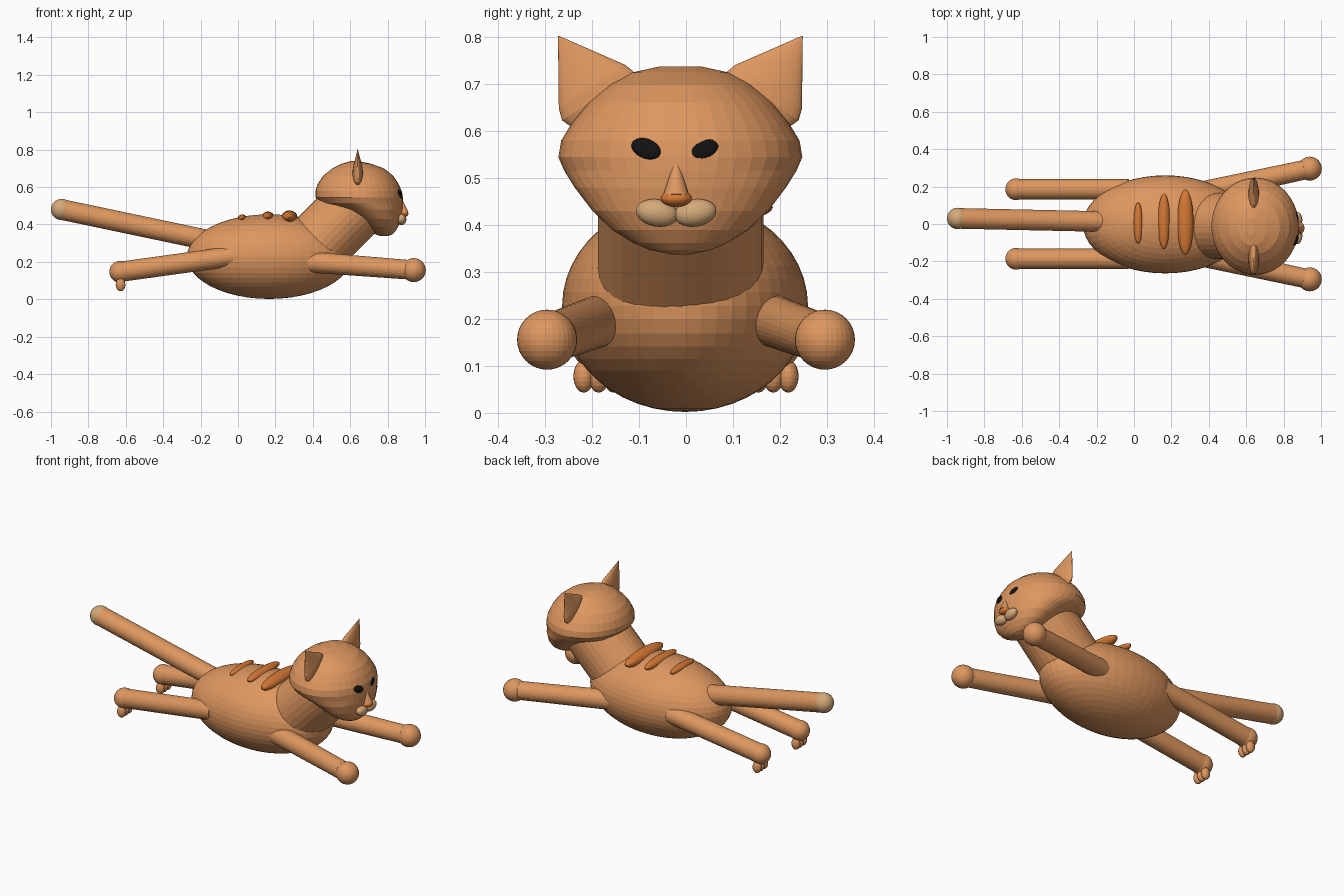
import bpy, bmesh, math
from mathutils import Matrix, Vector, Euler

if "Cube" in bpy.data.objects:
    bpy.data.objects.remove(bpy.data.objects["Cube"])


def material(name, rgb):
    m = bpy.data.materials.new(name)
    m.diffuse_color = (*rgb, 1)
    m.use_nodes = True
    m.node_tree.nodes["Principled BSDF"].inputs["Base Color"].default_value = m.diffuse_color
    return m


FUR = material("ginger fur", (0.73, 0.31, 0.115))
ORANGE = material("dark orange", (0.67, 0.19, 0.035))
CREAM = material("cream", (0.66, 0.40, 0.19))
BLACK = material("black", (0.006, 0.006, 0.006))


def finish(name, bm, mat):
    bmesh.ops.recalc_face_normals(bm, faces=bm.faces)
    me = bpy.data.meshes.new(name)
    bm.to_mesh(me)
    bm.free()
    me.materials.append(mat)
    ob = bpy.data.objects.new(name, me)
    bpy.context.collection.objects.link(ob)
    return ob


def ellipsoid(name, loc, radii, mat=FUR, rot=(0, 0, 0), seg=32):
    bm = bmesh.new()
    mx = Matrix.LocRotScale(Vector(loc), Euler(rot), Vector(radii))
    bmesh.ops.create_uvsphere(bm, u_segments=seg, v_segments=seg // 2, radius=1, matrix=mx)
    return finish(name, bm, mat)


def rod(name, a, b, r1, r2, mat=FUR):
    a, b = Vector(a), Vector(b)
    d = b - a
    mx = Matrix.Translation((a + b) / 2) @ d.to_track_quat('Z', 'Y').to_matrix().to_4x4()
    bm = bmesh.new()
    bmesh.ops.create_cone(bm, cap_ends=True, segments=32, radius1=r1, radius2=r2,
                          depth=d.length, matrix=mx)
    return finish(name, bm, mat)


def loft(name, rings, mat=FUR):
    bm = bmesh.new()
    vr = [[bm.verts.new(p) for p in ring] for ring in rings]
    n = len(vr[0])
    for r0, r1 in zip(vr, vr[1:]):
        for i in range(n):
            bm.faces.new((r0[i], r0[(i + 1) % n], r1[(i + 1) % n], r1[i]))
    bm.faces.new(vr[0])
    bm.faces.new(vr[-1])
    return finish(name, bm, mat)


ANG = [2 * math.pi * i / 40 for i in range(40)]

# body and neck
ellipsoid("body", (0.167, -0.002, 0.228), (0.44, 0.262, 0.226), seg=48)
rod("neck", (0.35, -0.011, 0.22), (0.62, -0.011, 0.49), 0.176, 0.176)

# head: stacked ellipses (z, back x, front x, half width), tapering to the chin
HEAD_Y = -0.012
head = [(.338, .76, .80, .02), (.347, .735, .825, .065), (.362, .715, .84, .10),
        (.39, .68, .858, .145), (.43, .63, .872, .187), (.48, .54, .88, .225),
        (.515, .44, .882, .247), (.545, .414, .881, .26), (.58, .414, .875, .254),
        (.62, .428, .857, .23), (.66, .455, .83, .198), (.70, .505, .78, .15),
        (.725, .555, .71, .105), (.738, .60, .65, .045)]
loft("head", [[((a + b) / 2 + (b - a) / 2 * math.cos(t), HEAD_Y + w * math.sin(t), z)
               for t in ANG] for z, a, b, w in head])

# ears: flattened teardrops leaning outwards (distance from tip, radius)
ear = [(0, .001), (.13, .085), (.155, .093), (.175, .085), (.2, .055), (.215, .01)]
for side, s in (("left", 1), ("right", -1)):
    loft(side + "_ear", [[(.64 + .3 * r * math.cos(t),
                           HEAD_Y + s * (.26 - .55 * d + .83 * r * math.sin(t)),
                           .803 - .83 * d - .55 * r * math.sin(t))
                          for t in ANG] for d, r in ear])

# face
FACE_Y = -0.021
for side, s in (("left", 1), ("right", -1)):
    ellipsoid(side + "_eye", (.867, FACE_Y + s * .064, .563), (.009, .034, .021), BLACK,
              (s * math.radians(22), math.radians(-12), s * math.radians(14)))
    ellipsoid(side + "_muzzle", (.874, FACE_Y + s * .041, .426), (.026, .045, .029), CREAM,
              (s * math.radians(10), 0, 0))
rod("nose_bridge", (.884, FACE_Y, .462), (.872, FACE_Y, .54), .028, .003)
ellipsoid("nose", (.885, FACE_Y, .457), (.026, .033, .018), ORANGE)

# legs, paws and toes
for side, s in (("left", 1), ("right", -1)):
    paw = (.94, s * .296, .156)
    rod(side + "_front_leg", (.33, s * .165, .203), paw, .056, .052)
    ellipsoid(side + "_front_paw", paw, (.064, .064, .064))
    y = s * .186
    paw = (-.63, y, .147)
    rod(side + "_hind_leg", (-.03, y, .23), paw, .054, .054)
    ellipsoid(side + "_hind_paw", paw, (.058, .058, .058))
    for k in (-1, 0, 1):
        ellipsoid(f"{side}_toe_{k + 2}", (-.628, y + k * .032, .078),
                  (.026, .022, .035), seg=20)

# tail with a cream tip
tip = (-.943, .03, .48)
rod("tail", (-.12, .012, .307), tip, .055, .055)
ellipsoid("tail_tip", tip, (.057, .057, .057), CREAM)

# back stripes
for i, (x, y, z, rx, ry, rz) in enumerate([(.022, .005, .432, .024, .11, .022),
                                           (.16, .015, .441, .032, .148, .028),
                                           (.275, .01, .438, .043, .175, .037)]):
    ellipsoid(f"back_stripe_{i + 1}", (x, y, z), (rx, ry, rz), ORANGE)
